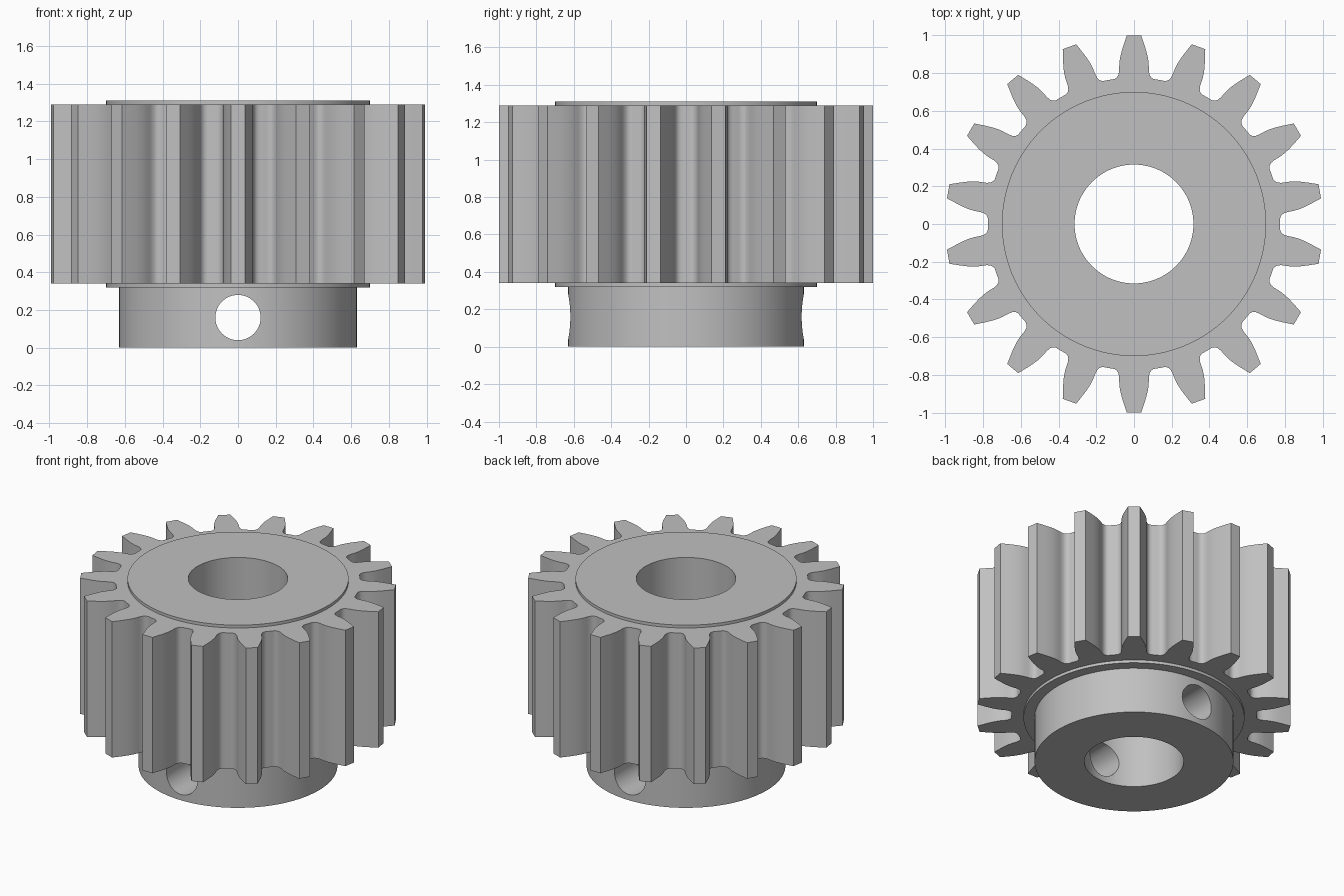
import bpy, bmesh, math
from math import pi, sin, cos
from mathutils import Matrix

if "Cube" in bpy.data.objects:
    bpy.data.objects.remove(bpy.data.objects["Cube"])

TEETH, SEGMENTS = 18, 128
GEAR_BOTTOM, GEAR_TOP = 0.34, 1.29

steel = bpy.data.materials.new("steel grey")
steel.use_nodes = True
GREY = (0.53, 0.53, 0.53, 1)
steel.diffuse_color = GREY
steel.node_tree.nodes["Principled BSDF"].inputs["Base Color"].default_value = GREY


def add_object(name, bm):
    bmesh.ops.recalc_face_normals(bm, faces=bm.faces)
    mesh = bpy.data.meshes.new(name)
    bm.to_mesh(mesh)
    bm.free()
    mesh.materials.append(steel)
    obj = bpy.data.objects.new(name, mesh)
    bpy.context.collection.objects.link(obj)
    return obj


def select_only(obj):
    bpy.ops.object.select_all(action="DESELECT")
    obj.select_set(True)
    bpy.context.view_layer.objects.active = obj


def sweep_loops(bm, loops):
    """Join rings of equal length into a closed tube, last ring to first."""
    rings = [[bm.verts.new(p) for p in loop] for loop in loops]
    for a, b in zip(rings, rings[1:] + rings[:1]):
        for i in range(len(a)):
            j = (i + 1) % len(a)
            bm.faces.new((a[i], a[j], b[j], b[i]))


# Core: hub, stepped collar and bore as one lathed section
section = [(0.315, 0), (0.63, 0), (0.63, 0.32), (0.70, 0.32), (0.70, 1.31), (0.315, 1.31)]
bm = bmesh.new()
sweep_loops(bm, [[(r * cos(2 * pi * i / SEGMENTS), r * sin(2 * pi * i / SEGMENTS), z)
                  for i in range(SEGMENTS)] for r, z in section])
core = add_object("hub_and_collar", bm)

# Set screw hole through both walls of the hub
bm = bmesh.new()
bmesh.ops.create_cone(bm, cap_ends=True, segments=48, radius1=0.12, radius2=0.12, depth=2,
                      matrix=Matrix.Translation((0, 0, 0.16)) @ Matrix.Rotation(pi / 2, 4, "X"))
cutter = add_object("screw_hole_cutter", bm)
cutter.hide_render = True
cut = core.modifiers.new("screw hole", "BOOLEAN")
cut.operation, cut.solver, cut.object = "DIFFERENCE", "EXACT", cutter
select_only(core)
bpy.ops.object.modifier_apply(modifier=cut.name)
bpy.data.objects.remove(cutter)

# Gear rim: half a tooth from tip to root as (half width, height), mirrored and repeated
half_tooth = [(0.038, 1.0), (0.048, 0.97), (0.058, 0.94), (0.067, 0.91), (0.074, 0.88),
              (0.078, 0.85), (0.0785, 0.825), (0.079, 0.81), (0.083, 0.79),
              (0.092, 0.776), (0.105, 0.768), (0.12, 0.766)]
tooth = [(-x, y) for x, y in reversed(half_tooth)] + half_tooth
outline = []
for t in range(TEETH):
    a = -2 * pi * t / TEETH
    outline += [(x * cos(a) - y * sin(a), x * sin(a) + y * cos(a)) for x, y in tooth]
inner = [(0.66 * x / math.hypot(x, y), 0.66 * y / math.hypot(x, y)) for x, y in outline]

bm = bmesh.new()
sweep_loops(bm, [[(x, y, z) for x, y in ring] for ring, z in (
    (inner, GEAR_BOTTOM), (outline, GEAR_BOTTOM), (outline, GEAR_TOP), (inner, GEAR_TOP))])
gear = add_object("gear_teeth", bm)

for obj in (core, gear):
    select_only(obj)
    bpy.ops.object.shade_smooth_by_angle(angle=math.radians(32))
